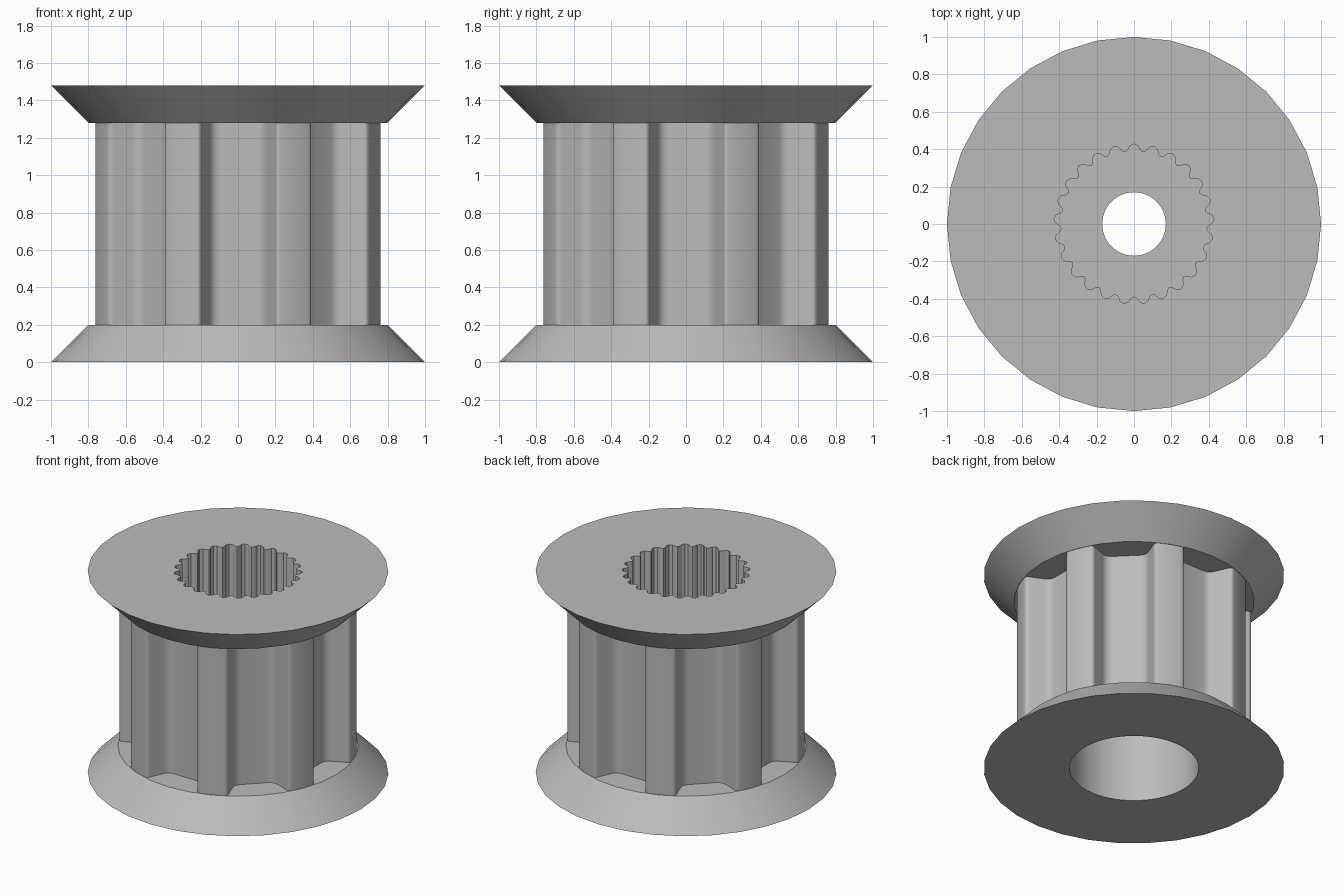
import bpy, bmesh, math
from mathutils import Vector

cube = bpy.data.objects.get("Cube")
if cube:
    bpy.data.objects.remove(cube)

HEIGHT = 1.48
FLANGE = 0.2

grey = bpy.data.materials.new("plain_grey")
grey.use_nodes = True
COLOUR = (0.5, 0.5, 0.5, 1)
grey.diffuse_color = COLOUR
grey.node_tree.nodes["Principled BSDF"].inputs["Base Color"].default_value = COLOUR


def polar(r, degrees):
    a = math.radians(degrees)
    return Vector((r * math.cos(a), r * math.sin(a)))


def circle(r, sides):
    return [polar(r, 360 * i / sides) for i in range(sides)]


def loft(name, sections):
    """Closed solid through (outline, z) sections with equal point counts."""
    bm = bmesh.new()
    rings = [[bm.verts.new((p.x, p.y, z)) for p in outline] for outline, z in sections]
    bm.faces.new(rings[0][::-1])
    bm.faces.new(rings[-1])
    for low, high in zip(rings, rings[1:]):
        n = len(low)
        for i in range(n):
            j = (i + 1) % n
            bm.faces.new((low[i], low[j], high[j], high[i]))
    mesh = bpy.data.meshes.new(name)
    bm.to_mesh(mesh)
    bm.free()
    mesh.materials.append(grey)
    ob = bpy.data.objects.new(name, mesh)
    bpy.context.collection.objects.link(ob)
    return ob


def rounded(before, corner, after, size, steps=4):
    """Replace a corner with a small curve."""
    a = corner + (before - corner).normalized() * size
    b = corner + (after - corner).normalized() * size
    return [a * (1 - t) ** 2 + corner * 2 * t * (1 - t) + b * t * t
            for t in (i / steps for i in range(steps + 1))]


def combine(target, tool, operation):
    mod = target.modifiers.new(operation.title(), "BOOLEAN")
    mod.operation = operation
    mod.solver = "EXACT"
    mod.object = tool
    bpy.context.view_layer.objects.active = target
    bpy.ops.object.modifier_apply(modifier=mod.name)
    bpy.data.objects.remove(tool)


# Toothed drum outline: eight flat-bottomed belt grooves
TIP, FLOOR, HALF = 0.795, 0.61, 0.135
drum_outline = []
for k in range(8):
    mid = 45 * k
    out, side = polar(1, mid), polar(1, mid + 90)
    tip_a, tip_b = polar(TIP, mid - 15), polar(TIP, mid + 15)
    low_a, low_b = out * FLOOR - side * HALF, out * FLOOR + side * HALF
    drum_outline += rounded(polar(TIP, mid - 18), tip_a, low_a, 0.025)
    drum_outline += rounded(tip_a, low_a, low_b, 0.045)
    drum_outline += rounded(low_a, low_b, tip_b, 0.045)
    drum_outline += rounded(low_b, tip_b, polar(TIP, mid + 18), 0.025)
    drum_outline += [polar(TIP, mid + d) for d in (20, 22.5, 25)]
pulley = loft("belt_pulley", [(drum_outline, FLANGE / 2), (drum_outline, HEIGHT - FLANGE / 2)])

# Conical flanges
wide, narrow = circle(1, 32), circle(0.8, 32)
combine(pulley, loft("lower_flange", [(wide, 0), (narrow, FLANGE)]), "UNION")
combine(pulley, loft("upper_flange", [(narrow, HEIGHT - FLANGE), (wide, HEIGHT)]), "UNION")

# Splined socket on top, round counterbore below, screw hole through the web
spline = []
for k in range(25):
    mid = 90 + 14.4 * k
    spline += [polar(r, mid + d) for r, d in
               ((0.387, -7.2), (0.395, -5), (0.418, -3), (0.428, 0), (0.418, 3), (0.395, 5))]
combine(pulley, loft("spline_cutter", [(spline, 0.95), (spline, HEIGHT + 0.1)]), "DIFFERENCE")
bore, hole = circle(0.43, 64), circle(0.17, 48)
combine(pulley, loft("bore_cutter", [(bore, -0.1), (bore, 0.7)]), "DIFFERENCE")
combine(pulley, loft("hole_cutter", [(hole, 0.6), (hole, 1.05)]), "DIFFERENCE")

# Smooth curves, crisp edges
bpy.ops.object.select_all(action="DESELECT")
pulley.select_set(True)
bpy.context.view_layer.objects.active = pulley
bpy.ops.object.shade_smooth_by_angle(angle=math.radians(30))
